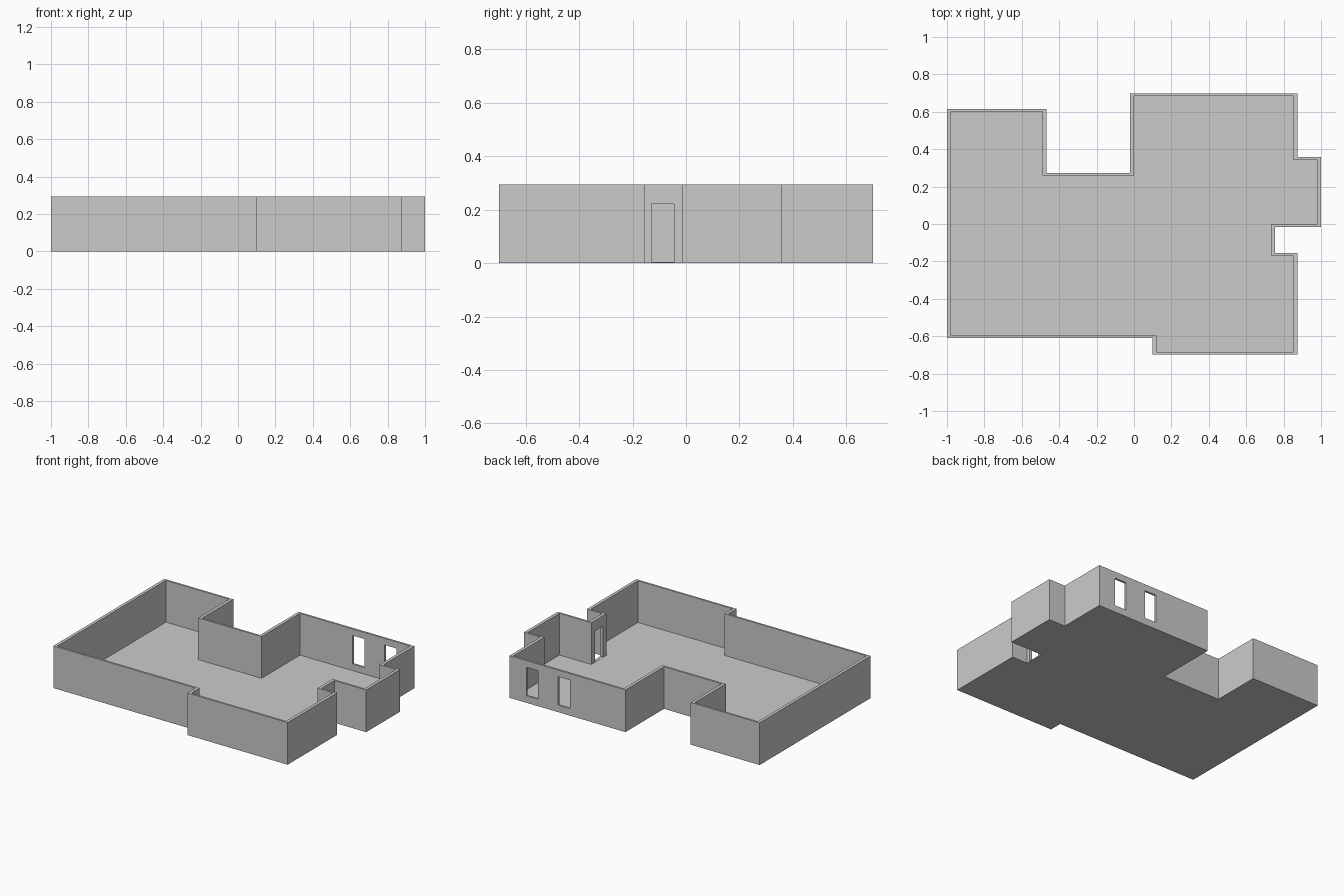
import bpy, bmesh
from mathutils import Vector

if "Cube" in bpy.data.objects:
    bpy.data.objects.remove(bpy.data.objects["Cube"])

HEIGHT, FLOOR = 0.294, 0.003
TX, TY = 0.022, 0.014   # wall thickness along x and y

# Outer footprint, counter-clockwise
outline = [(-1, -0.609), (0.098, -0.609), (0.098, -0.699), (0.873, -0.699),
           (0.873, -0.154), (0.754, -0.154), (0.754, -0.015), (1, -0.015),
           (1, 0.359), (0.873, 0.359), (0.873, 0.699), (-0.022, 0.699),
           (-0.022, 0.274), (-0.467, 0.274), (-0.467, 0.616), (-1, 0.616)]


def inset(points):
    """Move every right-angle corner inward by the wall thickness."""
    pts = [Vector(p) for p in points]
    result = []
    for i, p in enumerate(pts):
        a = (p - pts[i - 1]).normalized()
        b = (pts[(i + 1) % len(pts)] - p).normalized()
        result.append((p.x - (a.y + b.y) * TX, p.y + (a.x + b.x) * TY))
    return result


def make_object(name, bm):
    bmesh.ops.recalc_face_normals(bm, faces=bm.faces)
    mesh = bpy.data.meshes.new(name)
    bm.to_mesh(mesh)
    bm.free()
    obj = bpy.data.objects.new(name, mesh)
    bpy.context.collection.objects.link(obj)
    return obj


# Open-topped shell: underside, outer walls, rim, inner walls, floor
bm = bmesh.new()
inner = inset(outline)
loops = [[bm.verts.new((x, y, z)) for x, y in pts] for pts, z in
         ((outline, 0), (outline, HEIGHT), (inner, HEIGHT), (inner, FLOOR))]
bm.faces.new(loops[0])
bm.faces.new(loops[3])
for low, high in zip(loops, loops[1:]):
    for i in range(len(low)):
        bm.faces.new((low[i - 1], low[i], high[i], high[i - 1]))
shell = make_object("walls_and_floor", bm)


def cut_opening(name, lo, hi):
    bm = bmesh.new()
    bmesh.ops.create_cube(bm, size=1)
    for v in bm.verts:
        v.co = [hi[k] if v.co[k] > 0 else lo[k] for k in range(3)]
    cutter = make_object(name, bm)
    mod = shell.modifiers.new(name, 'BOOLEAN')
    mod.operation = 'DIFFERENCE'
    mod.solver = 'EXACT'
    mod.object = cutter
    bpy.context.view_layer.objects.active = shell
    bpy.ops.object.modifier_apply(modifier=name)
    bpy.data.objects.remove(cutter)


# Two back windows and the doorway in the side recess
for i, x in enumerate((0.405, 0.652)):
    cut_opening(f"window_cut_{i}", (x, 0.65, 0.049), (x + 0.092, 0.75, 0.248))
cut_opening("door_cut", (0.70, -0.13, 0.004), (0.80, -0.044, 0.221))
